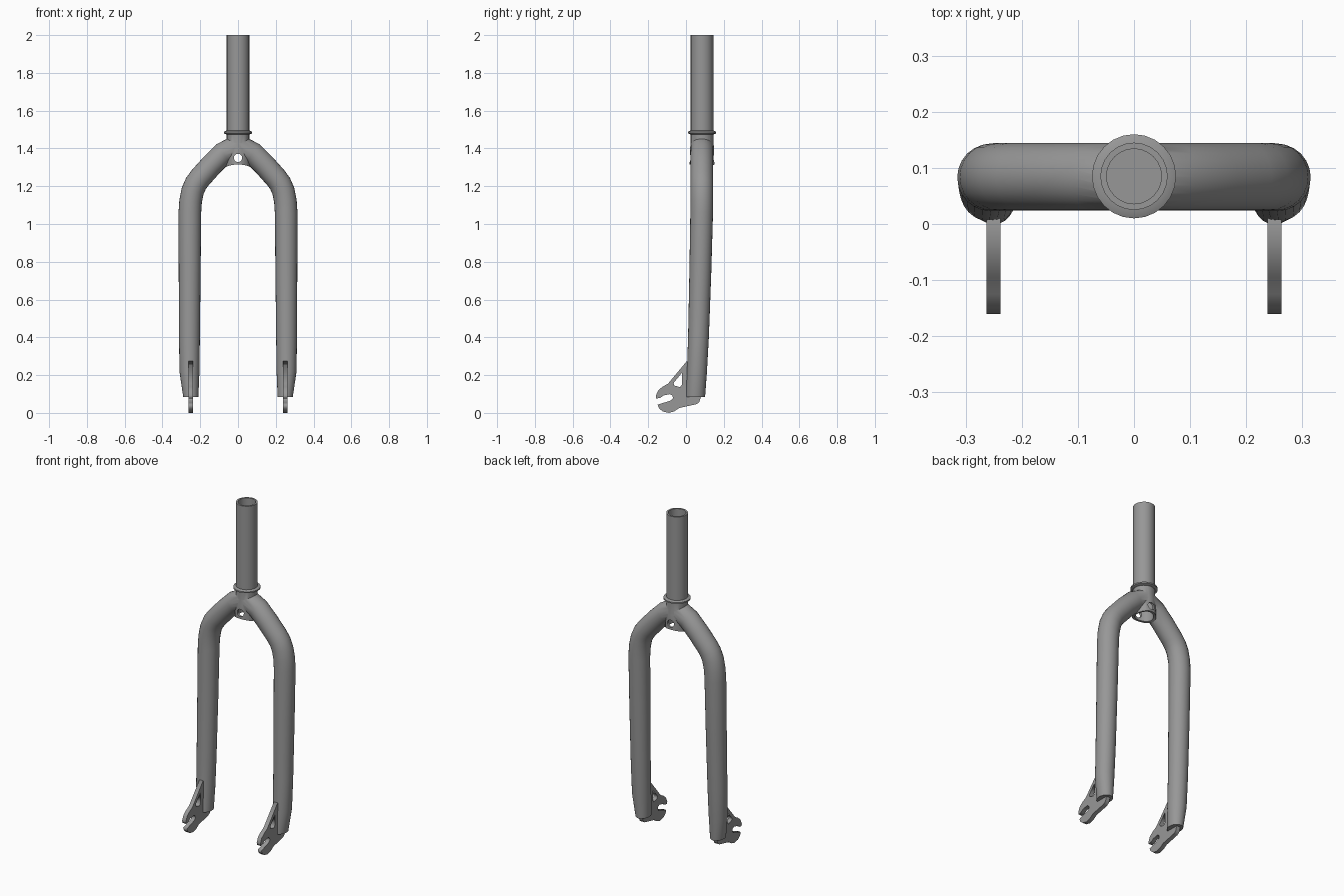
import bpy, bmesh, math
from mathutils import Vector, Matrix

if "Cube" in bpy.data.objects:
    bpy.data.objects.remove(bpy.data.objects["Cube"], do_unlink=True)

steel = bpy.data.materials.new("grey_steel")
steel.use_nodes = True
GREY = (0.31, 0.31, 0.31, 1)
steel.diffuse_color = GREY
steel.node_tree.nodes["Principled BSDF"].inputs["Base Color"].default_value = GREY

AXIS_Y = 0.085          # steering axis
SEGS = 24


def add_object(name, bm):
    bmesh.ops.recalc_face_normals(bm, faces=bm.faces)
    mesh = bpy.data.meshes.new(name)
    bm.to_mesh(mesh)
    bm.free()
    obj = bpy.data.objects.new(name, mesh)
    bpy.context.collection.objects.link(obj)
    mesh.materials.append(steel)
    return obj


def select(obj):
    bpy.ops.object.select_all(action='DESELECT')
    obj.select_set(True)
    bpy.context.view_layer.objects.active = obj


def smooth(obj):
    select(obj)
    bpy.ops.object.shade_smooth_by_angle(angle=math.radians(35))


def skin(rings):
    """Join vertex rings into a capped tube."""
    bm = bmesh.new()
    loops = [[bm.verts.new(p) for p in ring] for ring in rings]
    for a, b in zip(loops, loops[1:]):
        for i in range(len(a)):
            j = (i + 1) % len(a)
            bm.faces.new((a[i], a[j], b[j], b[i]))
    bm.faces.new(loops[0])
    bm.faces.new(loops[-1])
    return bm


def lathe(name, profile):
    """Turn (radius, z) points about the steering axis."""
    turns = [2 * math.pi * i / SEGS for i in range(SEGS)]
    rings = [[(r * math.cos(t), AXIS_Y + r * math.sin(t), z) for t in turns]
             for r, z in profile]
    return add_object(name, skin(rings))


def cross_cylinder(name, radius, z, segments):
    """Cylinder lying along y."""
    bm = bmesh.new()
    bmesh.ops.create_cone(bm, cap_ends=True, segments=segments, radius1=radius,
                          radius2=radius, depth=1,
                          matrix=Matrix.Translation((0, AXIS_Y, z)) @
                          Matrix.Rotation(math.pi / 2, 4, 'X'))
    return add_object(name, bm)


def combine(target, other, operation):
    mod = target.modifiers.new(operation, 'BOOLEAN')
    mod.operation = operation
    mod.solver = 'EXACT'
    mod.object = other
    select(target)
    bpy.ops.object.modifier_apply(modifier=mod.name)
    bpy.data.objects.remove(other, do_unlink=True)


# Fork legs: one swept arch; each row is x, y, z, side radius, depth radius
half = [
    (0.250, 0.050, 0.085, 0.040, 0.051),
    (0.257, 0.058, 0.220, 0.053, 0.053),
    (0.257, 0.066, 0.400, 0.055, 0.055),
    (0.256, 0.076, 0.750, 0.058, 0.058),
    (0.255, 0.083, 1.060, 0.060, 0.060),
    (0.251, 0.084, 1.120, 0.060, 0.060),
    (0.240, 0.084, 1.175, 0.060, 0.060),
    (0.223, 0.084, 1.214, 0.060, 0.060),
    (0.200, 0.084, 1.245, 0.060, 0.060),
    (0.140, 0.084, 1.312, 0.060, 0.060),
    (0.078, 0.084, 1.374, 0.060, 0.060),
    (0.000, 0.084, 1.415, 0.067, 0.060),
]
path = half + [(-p[0], *p[1:]) for p in reversed(half[:-1])]
rings = []
for k, (x, y, z, side, depth) in enumerate(path):
    before, after = path[max(k - 1, 0)], path[min(k + 1, len(path) - 1)]
    across = Vector((after[2] - before[2], 0, before[0] - after[0])).normalized()
    if k in (0, len(path) - 1):          # level cut at the leg ends
        across = Vector((1 if k == 0 else -1, 0, 0))
    rings.append([Vector((x, y, z)) + across * side * math.cos(t)
                  + Vector((0, depth * math.sin(t), 0))
                  for t in (2 * math.pi * i / SEGS for i in range(SEGS))])
legs = add_object("fork_legs", skin(rings))

# Crown: short tube arched underneath, bored and cross drilled
crown = lathe("crown", [(0.066, 1.295), (0.064, 1.40), (0.060, 1.43), (0.060, 1.485)])
combine(crown, cross_cylinder("arch_cutter", 0.17, 1.145, 64), 'DIFFERENCE')
combine(legs, crown, 'UNION')
combine(legs, lathe("bore_cutter", [(0.052, 1.2), (0.052, 1.46)]), 'DIFFERENCE')
combine(legs, cross_cylinder("bolt_hole_cutter", 0.022, 1.35, 20), 'DIFFERENCE')
smooth(legs)

# Steerer tube, hollow at the top
smooth(lathe("steerer_tube", [(0.060, 1.48), (0.060, 2.0), (0.049, 2.0), (0.049, 1.5)]))

# Bearing collar
smooth(lathe("bearing_collar", [(0.062, 1.474), (0.075, 1.480), (0.075, 1.488),
                                (0.062, 1.494)]))

# Dropouts: slotted plates with a triangular window, outlined in y, z
outline = [(0.005, 0.275), (-0.095, 0.155), (-0.125, 0.138), (-0.148, 0.118),
           (-0.160, 0.090), (-0.158, 0.076), (-0.135, 0.080), (-0.120, 0.092),
           (-0.085, 0.099), (-0.072, 0.092), (-0.069, 0.078), (-0.080, 0.066),
           (-0.120, 0.053), (-0.150, 0.043), (-0.143, 0.024), (-0.122, 0.007),
           (-0.090, 0.000), (-0.062, 0.008), (-0.035, 0.026), (0.055, 0.046),
           (0.070, 0.056), (0.080, 0.086), (0.050, 0.110), (0.040, 0.200)]
window = [(-0.022, 0.212), (-0.022, 0.148), (-0.032, 0.136), (-0.062, 0.145),
          (-0.066, 0.158)]
for side, x in (("left", 0.25), ("right", -0.25)):
    curve = bpy.data.curves.new(side + "_dropout", 'CURVE')
    curve.dimensions = '2D'
    curve.fill_mode = 'BOTH'
    curve.extrude = 0.0125
    for points in (outline, window):
        spline = curve.splines.new('POLY')
        spline.points.add(len(points) - 1)
        for point, (u, v) in zip(spline.points, points):
            point.co = (u, v, 0, 1)
        spline.use_cyclic_u = True
    plate = bpy.data.objects.new(side + "_dropout", curve)
    bpy.context.collection.objects.link(plate)
    plate.location.x = x
    plate.rotation_euler = (math.pi / 2, 0, math.pi / 2)
    curve.materials.append(steel)
    select(plate)
    bpy.ops.object.convert(target='MESH')
